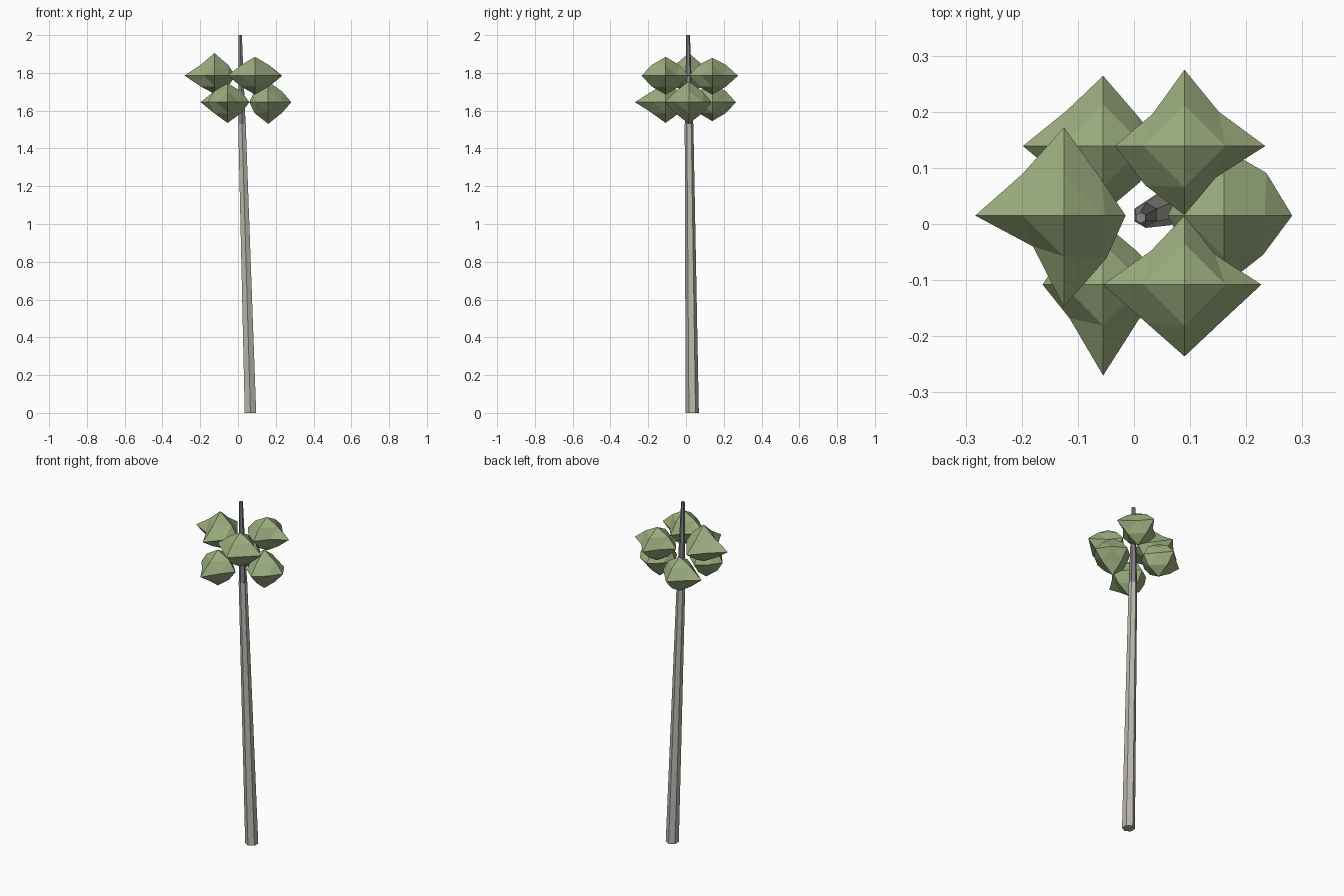
import bpy, bmesh, math
from mathutils import Vector

if "Cube" in bpy.data.objects:
    bpy.data.objects.remove(bpy.data.objects["Cube"])


def material(name, col):
    m = bpy.data.materials.new(name)
    m.diffuse_color = (*col, 1)
    m.use_nodes = True
    m.node_tree.nodes["Principled BSDF"].inputs["Base Color"].default_value = m.diffuse_color
    return m


LEAF = material("leaf_green", (0.33, 0.42, 0.21))
BARK = material("bark", (0.50, 0.48, 0.43))
BARK_DARK = material("dark_bark", (0.24, 0.23, 0.23))


def finish(name, bm, mat):
    bmesh.ops.recalc_face_normals(bm, faces=bm.faces)
    me = bpy.data.meshes.new(name)
    bm.to_mesh(me)
    bm.free()
    me.materials.append(mat)
    ob = bpy.data.objects.new(name, me)
    bpy.context.collection.objects.link(ob)


def tapered(name, rings, mat, sides=6):
    """Leaning faceted pole through (x, y, z, radius) rings."""
    bm = bmesh.new()
    loops = []
    for x, y, z, r in rings:
        loops.append([bm.verts.new((x + r * math.cos(a), y + r * math.sin(a), z))
                      for a in (math.pi / 2 + math.tau * i / sides for i in range(sides))])
    for lo, hi in zip(loops, loops[1:]):
        for i in range(sides):
            j = (i + 1) % sides
            bm.faces.new((lo[i], lo[j], hi[j], hi[i]))
    bm.faces.new(loops[0][::-1])
    bm.faces.new(loops[-1])
    finish(name, bm, mat)


def clump(name, centre, tips, mids):
    """Once-divided octahedron. tips: -x +x -y +y -z +z reach;
    mids: reach of the level corners (++, -+, --, +-) along each axis."""
    c = Vector(centre)
    axes = [Vector(v) for v in ((-1, 0, 0), (1, 0, 0), (0, -1, 0),
                                (0, 1, 0), (0, 0, -1), (0, 0, 1))]
    bm = bmesh.new()
    tip = [bm.verts.new(c + a * t) for a, t in zip(axes, tips)]
    level = {(1, 3): mids[0], (0, 3): mids[1], (0, 2): mids[2], (1, 2): mids[3]}
    mid = {}
    for i in range(6):
        for j in range(i + 1, 6):
            if i // 2 == j // 2:
                continue
            if j < 4:
                m = level[(i, j)] if (i, j) in level else level[(j, i)]
                off = (axes[i] + axes[j]) * m
            else:
                off = axes[i] * 0.073 + axes[j] * 0.057
            mid[i, j] = bm.verts.new(c + off)
    for i in (0, 1):
        for j in (2, 3):
            for k in (4, 5):
                a, b, d = mid[i, j], mid[j, k], mid[i, k]
                for f in ((tip[i], a, d), (tip[j], b, a), (tip[k], d, b), (a, b, d)):
                    bm.faces.new(f if (i + j + k) % 2 else f[::-1])
    finish(name, bm, LEAF)


# Trunk and its thin upper shoot
tapered("trunk", [(0.066, 0.033, 0, 0.035), (0.021, 0.016, 1.53, 0.023)], BARK)
tapered("upper_trunk", [(0.021, 0.016, 1.53, 0.022), (0.012, 0.011, 2.0, 0.010)], BARK_DARK)

# Upper whorl of foliage
clump("upper_foliage_left", (-0.125, 0.015, 1.785),
      (0.158, 0.11, 0.163, 0.157, 0.095, 0.12), (0.066, 0.074, 0.055, 0.076))
clump("upper_foliage_back", (0.09, 0.139, 1.785),
      (0.124, 0.144, 0.123, 0.136, 0.10, 0.095), (0.061, 0.057, 0.07, 0.056))
clump("upper_foliage_front", (0.09, -0.108, 1.785),
      (0.145, 0.137, 0.128, 0.123, 0.10, 0.10), (0.054, 0.06, 0.068, 0.066))

# Lower whorl of foliage
clump("lower_foliage_right", (0.16, 0.015, 1.645),
      (0.10, 0.122, 0.125, 0.12, 0.115, 0.11), (0.076, 0.066, 0.066, 0.07))
clump("lower_foliage_back", (-0.055, 0.139, 1.645),
      (0.143, 0.105, 0.12, 0.125, 0.10, 0.10), (0.058, 0.064, 0.065, 0.065))
clump("lower_foliage_front", (-0.055, -0.108, 1.645),
      (0.108, 0.115, 0.162, 0.11, 0.11, 0.10), (0.06, 0.065, 0.06, 0.063))
